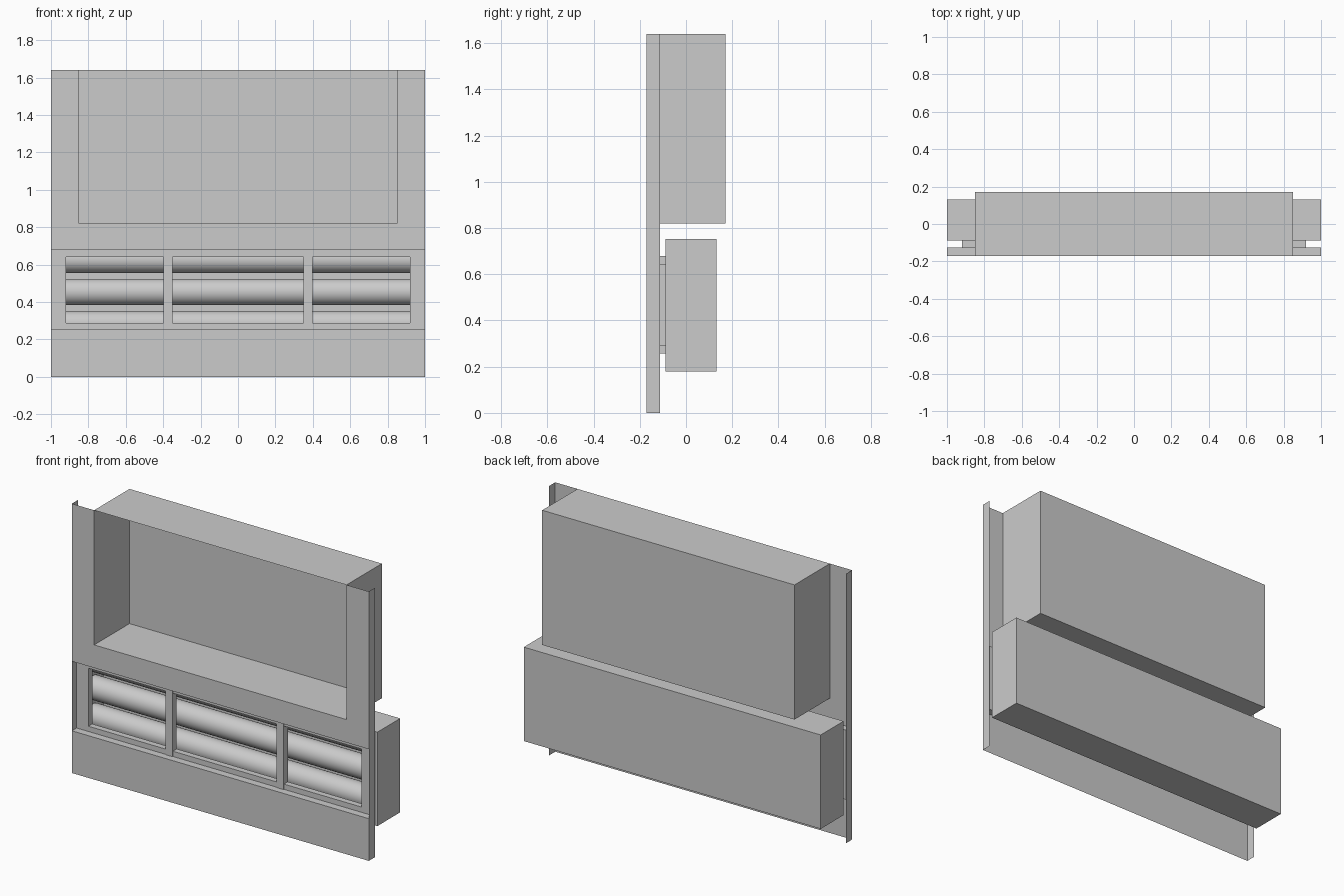
import bpy, bmesh, math
from mathutils import Vector

old = bpy.data.objects.get("Cube")
if old:
    bpy.data.objects.remove(old, do_unlink=True)

grey = bpy.data.materials.new("plain_grey")
grey.use_nodes = True
grey.diffuse_color = (0.6, 0.6, 0.6, 1)
grey.node_tree.nodes["Principled BSDF"].inputs["Base Color"].default_value = (0.6, 0.6, 0.6, 1)

FRONT, BACK = -0.17, 0.17      # overall depth
RECESS = -0.125                # face plate inside the slot
CAB_FRONT, CAB_BACK = -0.088, 0.132
SLOT_LOW, SLOT_TOP = 0.257, 0.68
WIN_LOW, WIN_TOP, WIN_X = 0.289, 0.642, 0.92
BOX_X, BOX_LOW, TOP = 0.85, 0.82, 1.64


def finish(name, bm):
    mesh = bpy.data.meshes.new(name)
    bm.to_mesh(mesh)
    bm.free()
    mesh.materials.append(grey)
    obj = bpy.data.objects.new(name, mesh)
    bpy.context.collection.objects.link(obj)
    return obj


def box(name, xs, ys, zs, skip=()):
    """Box with the sides named in skip (such as '-y') left open."""
    bm = bmesh.new()
    bmesh.ops.create_cube(bm, size=1)
    for v in bm.verts:
        v.co = Vector([r[1] if c > 0 else r[0] for c, r in zip(v.co, (xs, ys, zs))])
    bm.normal_update()
    gone = []
    for f in bm.faces:
        axis = max(range(3), key=lambda i: abs(f.normal[i]))
        if ("+" if f.normal[axis] > 0 else "-") + "xyz"[axis] in skip:
            gone.append(f)
    bmesh.ops.delete(bm, geom=gone, context='FACES')
    return finish(name, bm)


def sheet(name, y, rects):
    """Flat front-facing sheet made of rectangles (x0, x1, z0, z1)."""
    bm = bmesh.new()
    for x0, x1, z0, z1 in rects:
        bm.faces.new([bm.verts.new((x, y, z))
                      for x, z in ((x0, z0), (x1, z0), (x1, z1), (x0, z1))])
    bmesh.ops.remove_doubles(bm, verts=bm.verts, dist=0.0001)
    return finish(name, bm)


def frame(x, z0, z1, ix, iz0, iz1):
    """Rectangles of a frame around an opening."""
    return [(-x, -ix, z0, z1), (ix, x, z0, z1), (-ix, ix, z0, iz0), (-ix, ix, iz1, z1)]


# Front panel with its folded side flanges
sheet("front_panel", FRONT, [(-1, 1, 0, SLOT_LOW), (-1, 1, SLOT_TOP, BOX_LOW),
                             (-1, -BOX_X, BOX_LOW, TOP), (BOX_X, 1, BOX_LOW, TOP)])
box("side_flanges", (-1, 1), (FRONT, -0.112), (0, TOP), ("-y", "+y", "-z", "+z"))

# Upper niche, open at the front
box("upper_niche", (-BOX_X, BOX_X), (FRONT, BACK), (BOX_LOW, TOP), ("-y",))

# Slot ledges, recessed face plate and window lining
box("slot_ledges", (-1, 1), (FRONT, RECESS), (SLOT_LOW, SLOT_TOP), ("-x", "+x", "-y", "+y"))
sheet("slot_plate", RECESS, frame(1, SLOT_LOW, SLOT_TOP, WIN_X, WIN_LOW, WIN_TOP))
box("window_lining", (-WIN_X, WIN_X), (RECESS, CAB_FRONT), (WIN_LOW, WIN_TOP), ("-y", "+y"))

# Lower cabinet behind the window
box("lower_cabinet", (-1, 1), (CAB_FRONT, CAB_BACK), (0.18, 0.752), ("-y",))
sheet("cabinet_front", CAB_FRONT, frame(1, 0.18, 0.752, WIN_X, WIN_LOW, WIN_TOP))

# Window dividers
for side, label in ((-1, "right"), (1, "left")):
    c = side * 0.374
    box(label + "_divider", (c - 0.023, c + 0.023), (RECESS - 0.004, CAB_FRONT),
        (SLOT_LOW, SLOT_TOP))

# Long tubes inside the cabinet
for i, label in enumerate(("lower", "middle", "upper")):
    bpy.ops.mesh.primitive_cylinder_add(vertices=48, radius=0.07, depth=1.98,
                                        location=(0, 0.02, 0.283 + 0.1715 * i),
                                        rotation=(0, math.pi / 2, 0))
    tube = bpy.context.object
    tube.name = label + "_tube"
    tube.data.materials.append(grey)
    bpy.ops.object.shade_smooth_by_angle()
